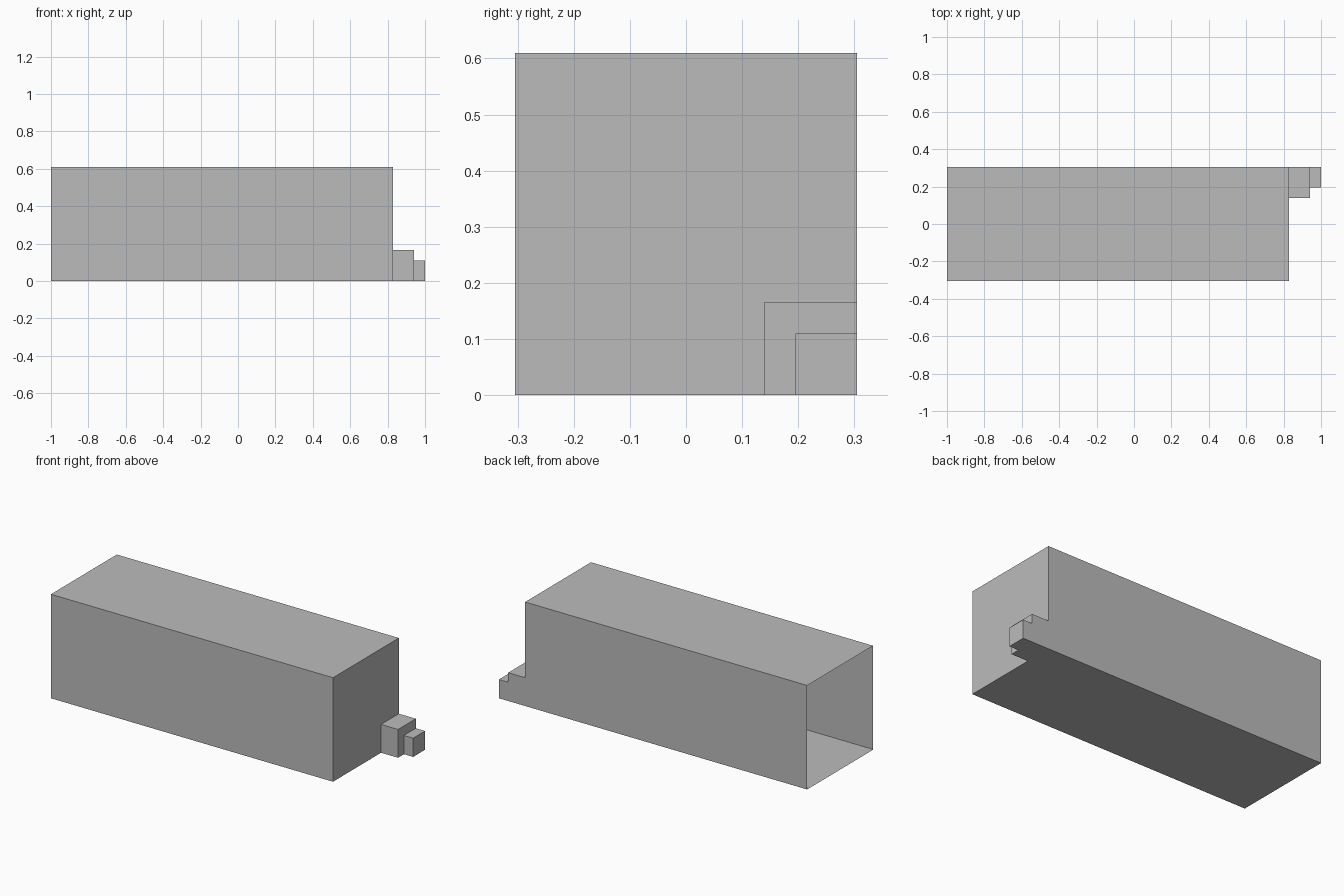
import bpy
import bmesh

if "Cube" in bpy.data.objects:
    bpy.data.objects.remove(bpy.data.objects["Cube"])

grey = bpy.data.materials.new("plain grey")
grey.diffuse_color = (0.5, 0.5, 0.5, 1.0)
grey.use_nodes = True
grey.node_tree.nodes["Principled BSDF"].inputs["Base Color"].default_value = grey.diffuse_color


def finish(name, bm):
    mesh = bpy.data.meshes.new(name)
    bm.to_mesh(mesh)
    bm.free()
    mesh.materials.append(grey)
    obj = bpy.data.objects.new(name, mesh)
    bpy.context.collection.objects.link(obj)


def box(name, lo, hi, open_left=False):
    """Axis-aligned box between two corners, outward faces, optional open -x end."""
    bm = bmesh.new()
    bmesh.ops.create_cube(bm, size=1)
    for v in bm.verts:
        v.co = [hi[i] if v.co[i] > 0 else lo[i] for i in range(3)]
    bmesh.ops.recalc_face_normals(bm, faces=bm.faces)
    if open_left:
        ends = [f for f in bm.faces if f.normal.x < -0.9]
        bmesh.ops.delete(bm, geom=ends, context='FACES_ONLY')
    finish(name, bm)


HALF = 0.305   # half the depth of the body
END = 0.83     # closed end of the body

# Hollow long body, open at the left end
box("body_shell", (-1, -HALF, 0), (END, HALF, 0.61), open_left=True)

# Two shrinking steps in the back right corner
box("large_step", (END, 0.14, 0), (0.94, HALF, 0.166))
box("small_step", (0.94, 0.195, 0), (1, HALF, 0.11))

# Upward-facing floor seen through the open end
bm = bmesh.new()
corners = [(-1, -HALF), (END, -HALF), (END, HALF), (-1, HALF)]
bm.faces.new([bm.verts.new((x, y, 0.002)) for x, y in corners])
finish("inner_floor", bm)
